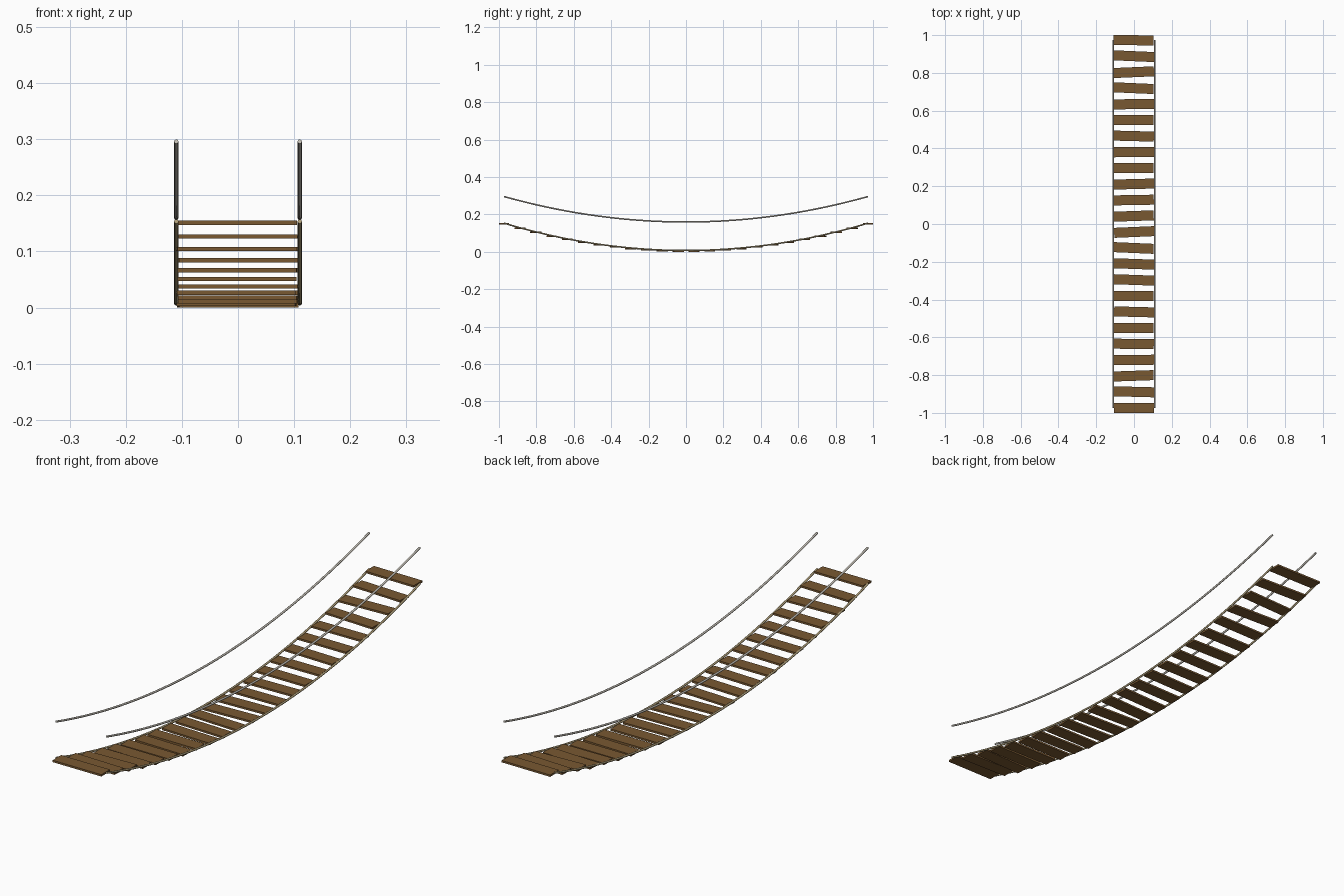
import bpy, bmesh, math
from mathutils import Matrix, Vector

if "Cube" in bpy.data.objects:
    bpy.data.objects.remove(bpy.data.objects["Cube"])


def material(name, rgb):
    m = bpy.data.materials.new(name)
    m.diffuse_color = (*rgb, 1)
    m.use_nodes = True
    m.node_tree.nodes["Principled BSDF"].inputs["Base Color"].default_value = m.diffuse_color
    return m


WOOD = material("brown wood", (0.19, 0.098, 0.031))
RAIL = material("grey rope", (0.55, 0.52, 0.46))
DECK = material("tan rope", (0.42, 0.34, 0.19))

END = 0.973      # y of the last plank centre
COUNT = 24


def sag(y, low, rise):
    return low + rise * (y / END) ** 2


def finish(bm, name, mat):
    bmesh.ops.recalc_face_normals(bm, faces=bm.faces)
    me = bpy.data.meshes.new(name)
    bm.to_mesh(me)
    bm.free()
    me.materials.append(mat)
    ob = bpy.data.objects.new(name, me)
    bpy.context.collection.objects.link(ob)
    return ob


# Round rope swept along the sagging curve
def rope(name, x, low, rise, mat, radius=0.004, sides=8, steps=46):
    bm = bmesh.new()
    rings = []
    for i in range(steps + 1):
        y = -END + 2 * END * i / steps
        slope = math.atan(2 * rise * y / END ** 2)
        up = Vector((0, -math.sin(slope), math.cos(slope)))
        c = Vector((x, y, sag(y, low, rise)))
        rings.append([bm.verts.new(c + radius * (Vector((math.cos(a), 0, 0)) + up * math.sin(a)))
                      for a in (2 * math.pi * k / sides for k in range(sides))])
    for a, b in zip(rings, rings[1:]):
        for k in range(sides):
            n = (k + 1) % sides
            bm.faces.new((a[k], a[n], b[n], b[k])).smooth = True
    bm.faces.new(rings[0])
    bm.faces.new(rings[-1])
    finish(bm, name, mat)


# Loose planks, each slightly twisted (degrees, front to back)
twist = [0, -1.5, 2, 0.3, -0.5, 0, -1.5, 0, -2, -2, -2.5, 2.5,
         -2.5, 2.5, 1.5, 2, 0.5, -1.5, 0.5, -2.5, 2.5, -2.5, 0, 0]
twist = [0, -1.5, 2, 0.3, -0.5, 0, -1.5, 0, -2, -2, -2.5, 2.5,
         2, 1, 1.5, 0, 0.5, -1.5, 0, 0.7, -2.5, 2.5, -2.5, -0.5]
for i in range(COUNT):
    y = -END + 2 * END * i / (COUNT - 1)
    shift = 0.002 * math.sin(i * 2.4) - 0.001
    bm = bmesh.new()
    bmesh.ops.create_cube(bm, size=1, matrix=Matrix.Diagonal((0.212, 0.053, 0.0075, 1)))
    ob = finish(bm, f"plank_{i + 1:02d}", WOOD)
    ob.location = (shift, y, sag(y, 0.0038, 0.1475))
    ob.rotation_euler.z = math.radians(twist[i])

# Deck ropes and hand ropes on both sides
for side, x in (("left", -0.11), ("right", 0.11)):
    rope(f"deck_rope_{side}", x, 0.0075, 0.146, DECK)
    rope(f"hand_rope_{side}", x, 0.160, 0.136, RAIL)
